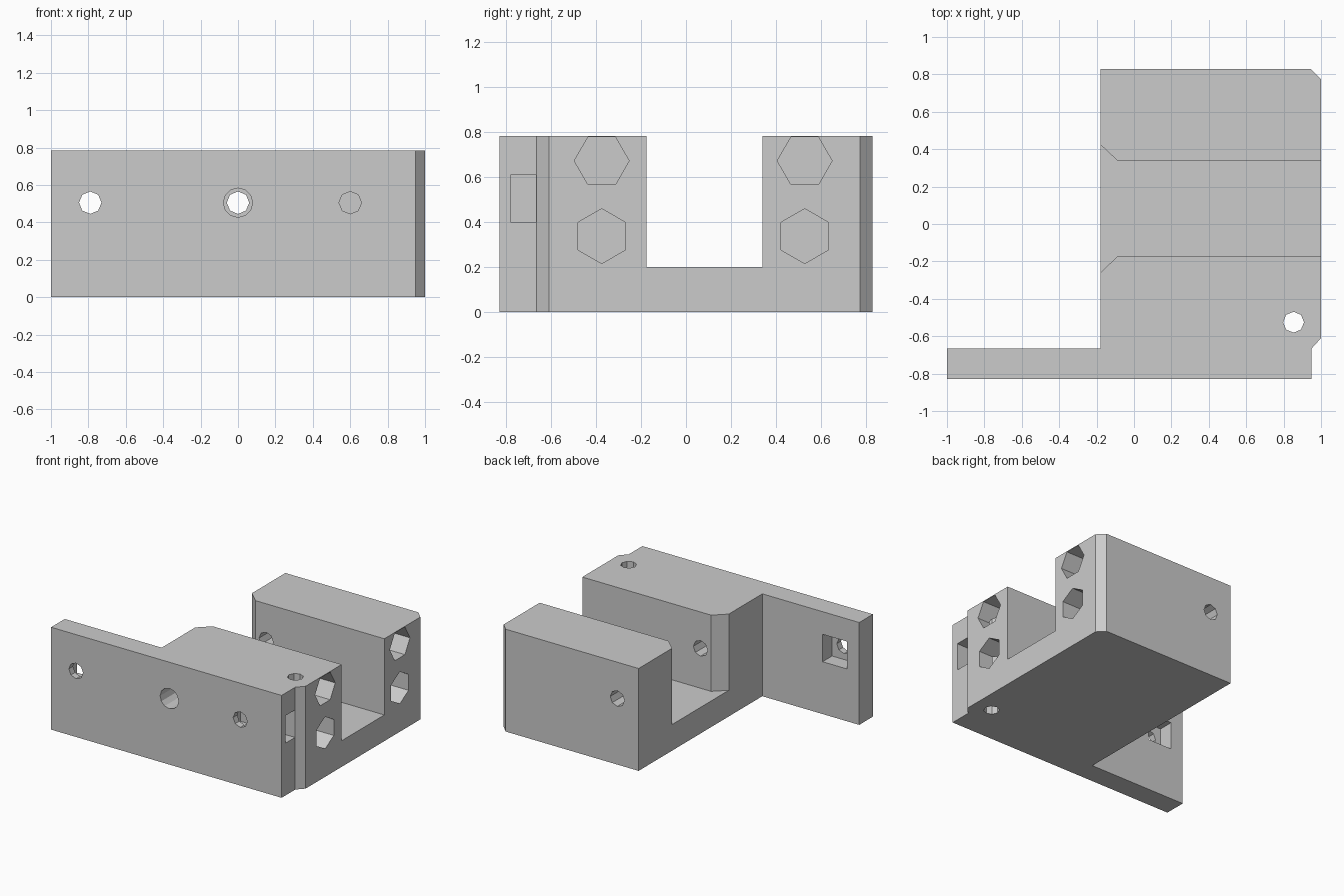
import bpy, bmesh, math
from mathutils import Matrix, Vector

old = bpy.data.objects.get("Cube")
if old:
    bpy.data.objects.remove(old, do_unlink=True)

grey = bpy.data.materials.new("plain grey")
grey.use_nodes = True
grey.diffuse_color = (0.6, 0.6, 0.6, 1)
grey.node_tree.nodes["Principled BSDF"].inputs["Base Color"].default_value = (0.6, 0.6, 0.6, 1)

HEIGHT = 0.783
FLOOR = 0.2
LEFT, RIGHT = -0.18, 1.0
FRONT, BACK = -0.83, 0.83
PLATE_BACK = -0.665
cutters = []


def add_object(name, bm):
    bmesh.ops.recalc_face_normals(bm, faces=bm.faces)
    mesh = bpy.data.meshes.new(name)
    bm.to_mesh(mesh)
    bm.free()
    mesh.materials.append(grey)
    ob = bpy.data.objects.new(name, mesh)
    bpy.context.scene.collection.objects.link(ob)
    return ob


def prism(name, outline, z0, z1):
    """Extrude a plan outline from z0 to z1."""
    bm = bmesh.new()
    face = bm.faces.new([bm.verts.new((x, y, z0)) for x, y in outline])
    new = bmesh.ops.extrude_face_region(bm, geom=[face])["geom"]
    bmesh.ops.translate(bm, vec=(0, 0, z1 - z0),
                        verts=[v for v in new if isinstance(v, bmesh.types.BMVert)])
    return add_object(name, bm)


def bore(name, start, end, radius, sides=8, turn=0.0):
    """Cutter cylinder running from start to end."""
    start, end = Vector(start), Vector(end)
    axis = end - start
    bm = bmesh.new()
    bmesh.ops.create_cone(bm, cap_ends=True, segments=sides, radius1=radius,
                          radius2=radius, depth=axis.length)
    spin = Matrix.Rotation(turn, 4, "Z")
    aim = axis.to_track_quat("Z", "Y").to_matrix().to_4x4()
    bm.transform(Matrix.Translation((start + end) / 2) @ aim @ spin)
    cutters.append(add_object(name, bm))


def box(name, x0, x1, y0, y1, z0, z1):
    cutters.append(prism(name, [(x0, y0), (x1, y0), (x1, y1), (x0, y1)], z0, z1))


# Main block with the mounting plate and chamfered corners
block = prism("carriage_block", [
    (-1, FRONT), (0.95, FRONT), (0.95, PLATE_BACK), (RIGHT, -0.61),
    (RIGHT, 0.775), (0.945, BACK), (LEFT, BACK), (LEFT, PLATE_BACK), (-1, PLATE_BACK)],
    0, HEIGHT)

# Channel with a flared mouth
cutters.append(prism("channel_cutter", [
    (1.1, -0.175), (1.1, 0.34), (-0.09, 0.34), (LEFT, 0.425), (-0.3, 0.425),
    (-0.3, -0.26), (LEFT, -0.26), (-0.09, -0.175)], FLOOR, 1))

# Stepped round opening in the floor
bore("floor_hole_cutter", (0.2, 0.085, -0.1), (0.2, 0.085, 0.3), 0.17, 40)
bore("floor_recess_cutter", (0.2, 0.085, 0.06), (0.2, 0.085, 0.3), 0.24, 40)

# Rod holes along x with hexagonal nut pockets
for y in (-0.375, 0.528):
    for z, pointed_up in ((0.672, False), (0.337, True)):
        bore("rod_hole_cutter", (-0.3, y, z), (1.1, y, z), 0.062, 8, math.pi / 8)
        # A vertex points sideways on the upper pocket and upward on the lower one
        bore("nut_pocket_cutter", (0.8, y, z), (1.1, y, z), 0.122, 6,
             0 if pointed_up else math.pi / 6)

# Vertical screw holes
for y in (-0.525, 0.7):
    bore("screw_hole_cutter", (0.853, y, -0.1), (0.853, y, 1), 0.056)

# Cross holes from the front
MID = 0.505
bore("cross_hole_cutter", (0, -1, MID), (0, 1, MID), 0.06)
bore("cross_recess_cutter", (0, -1, MID), (0, -0.5, MID), 0.078, 12)
bore("plate_hole_cutter", (-0.79, -1, MID), (-0.79, -0.7, MID), 0.06)
bore("side_hole_cutter", (0.6, -1, MID), (0.6, -0.7, MID), 0.06)

# Square nut pockets
box("plate_pocket_cutter", -0.895, -0.69, -0.78, -0.6, 0.4, 0.61)
box("side_slot_cutter", 0.49, 1.1, -0.78, -0.668, 0.4, 0.61)

# Cut everything and keep the evaluated mesh
for cutter in cutters:
    mod = block.modifiers.new(cutter.name, "BOOLEAN")
    mod.operation = "DIFFERENCE"
    mod.solver = "EXACT"
    mod.object = cutter
bpy.context.view_layer.update()
graph = bpy.context.evaluated_depsgraph_get()
result = bpy.data.meshes.new_from_object(block.evaluated_get(graph))
block.modifiers.clear()
block.data = result
for cutter in cutters:
    bpy.data.objects.remove(cutter, do_unlink=True)

# Smooth only the large round opening; the low-sided holes stay faceted
bpy.ops.object.select_all(action="DESELECT")
block.select_set(True)
bpy.context.view_layer.objects.active = block
bpy.ops.object.shade_smooth_by_angle(angle=math.radians(20))
